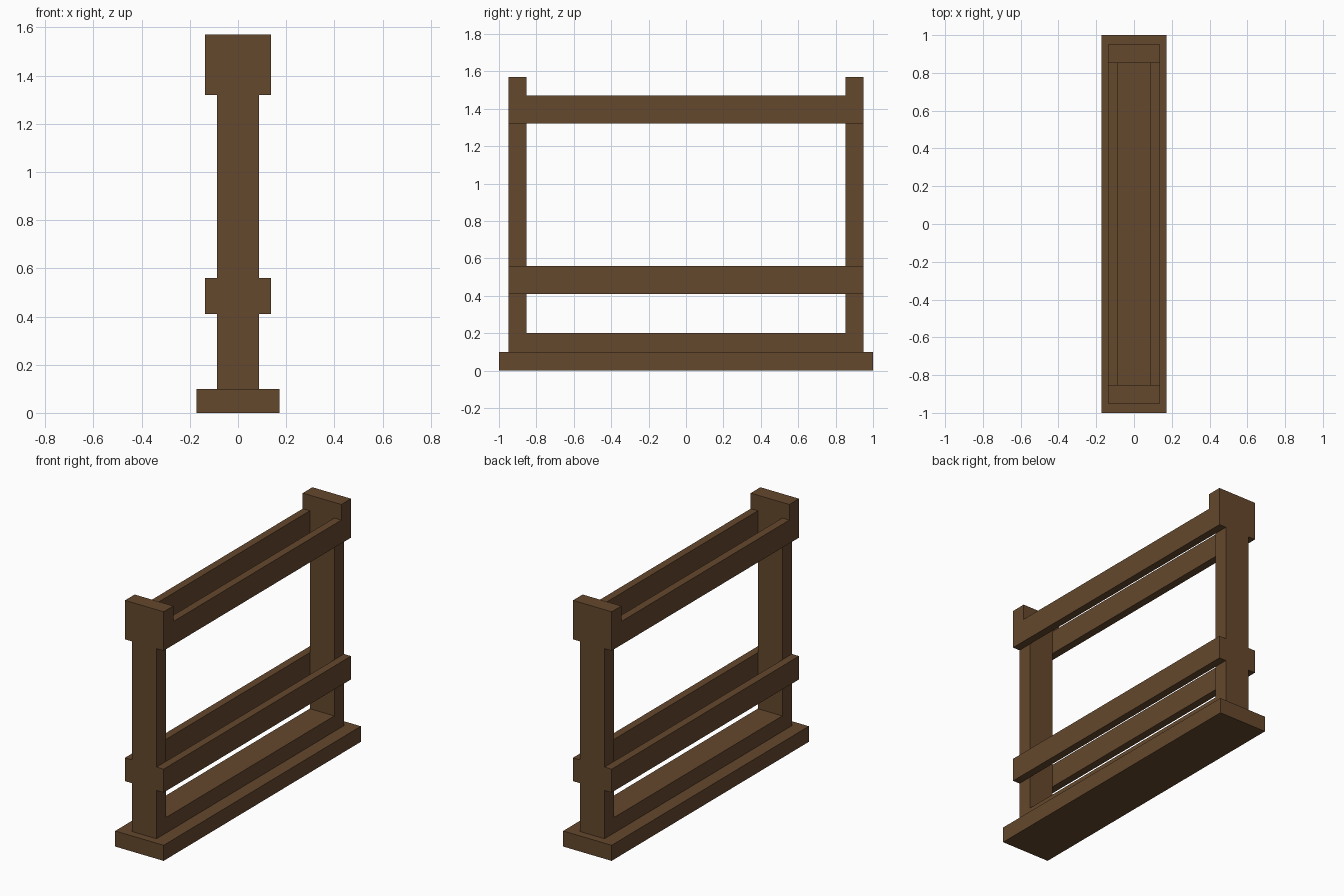
import bpy
import bmesh

if "Cube" in bpy.data.objects:
    bpy.data.objects.remove(bpy.data.objects["Cube"])

BASE_W, CAP_W, POST_W = 0.172, 0.137, 0.087   # half widths along x
Y_IN, Y_OUT = 0.852, 0.95                     # post faces along y
TOP = 1.57

wood = bpy.data.materials.new("dark_wood")
wood.diffuse_color = (0.13, 0.065, 0.026, 1)
wood.use_nodes = True
wood.node_tree.nodes["Principled BSDF"].inputs["Base Color"].default_value = wood.diffuse_color


def extrude_y(name, profile, y0, y1):
    """Extrude a closed (x, z) profile from y0 to y1."""
    bm = bmesh.new()
    face = bm.faces.new([bm.verts.new((x, y0, z)) for x, z in profile])
    ext = bmesh.ops.extrude_face_region(bm, geom=[face])
    verts = [g for g in ext["geom"] if isinstance(g, bmesh.types.BMVert)]
    bmesh.ops.translate(bm, verts=verts, vec=(0, y1 - y0, 0))
    bmesh.ops.recalc_face_normals(bm, faces=bm.faces)
    mesh = bpy.data.meshes.new(name)
    bm.to_mesh(mesh)
    bm.free()
    mesh.materials.append(wood)
    obj = bpy.data.objects.new(name, mesh)
    bpy.context.collection.objects.link(obj)
    return obj


def bar(name, x0, x1, z0, z1, y):
    return extrude_y(name, [(x0, z0), (x1, z0), (x1, z1), (x0, z1)], -y, y)


# Base plank and the sill between the posts
bar("base_plank", -BASE_W, BASE_W, 0, 0.1, 1.0)
bar("bottom_sill", -POST_W, POST_W, 0.1, 0.2, Y_IN)

# End posts with a wide head
half = [(POST_W, 0.1), (POST_W, 1.32), (CAP_W, 1.32), (CAP_W, TOP)]
post_profile = half + [(-x, z) for x, z in reversed(half)]
extrude_y("front_post", post_profile, -Y_OUT, -Y_IN)
extrude_y("back_post", post_profile, Y_IN, Y_OUT)

# Paired rails on both sides: middle ones clad the posts, top ones join the heads
for side, s in (("right", 1), ("left", -1)):
    x0, x1 = sorted((s * POST_W, s * CAP_W))
    bar(side + "_middle_rail", x0, x1, 0.41, 0.56, Y_OUT)
    bar(side + "_top_rail", x0, x1, 1.32, 1.47, Y_IN)
